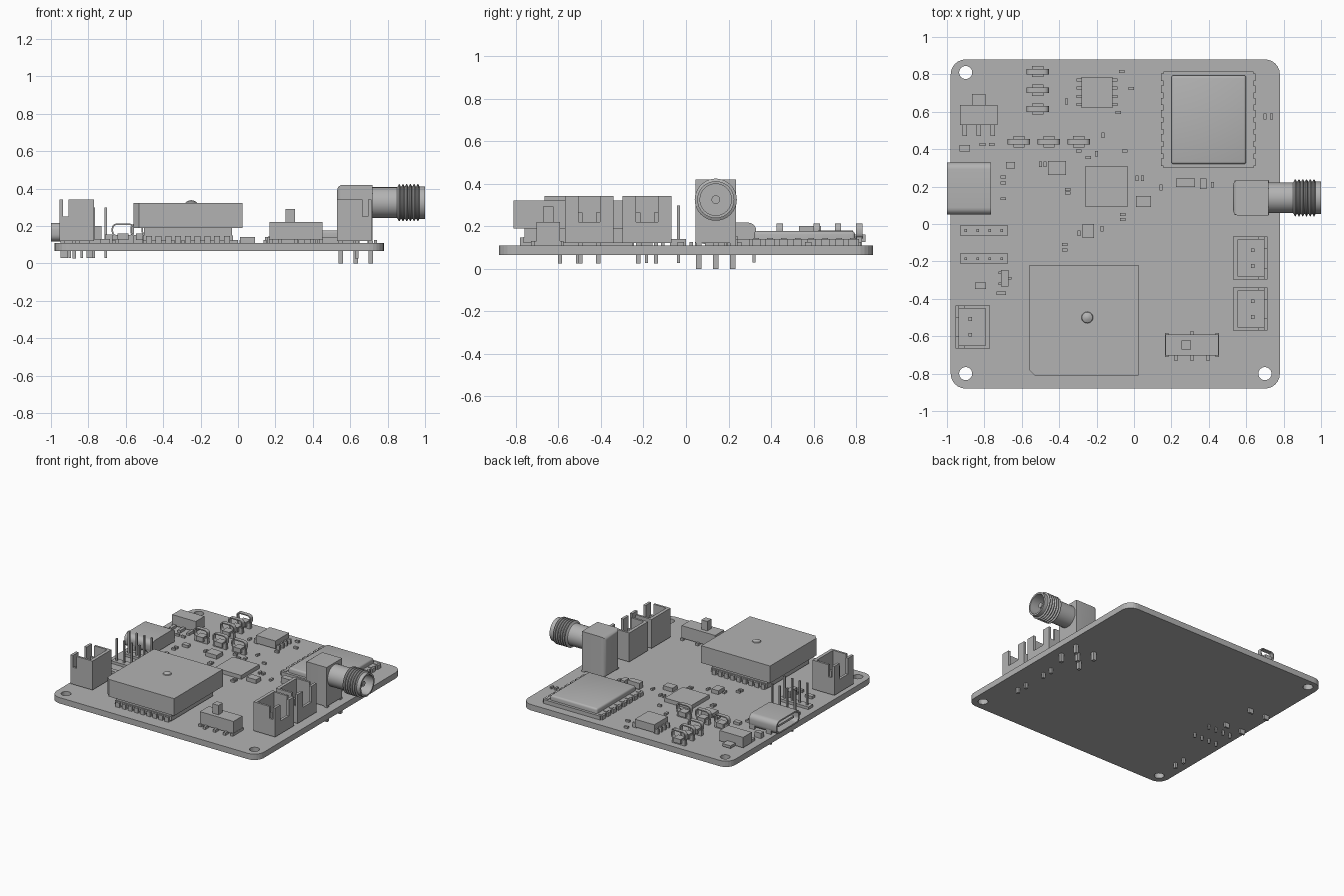
import bpy, bmesh, math
from mathutils import Matrix, Vector

old = bpy.data.objects.get("Cube")
if old:
    bpy.data.objects.remove(old, do_unlink=True)

grey = bpy.data.materials.new("plain grey")
grey.use_nodes = True
tone = (0.45, 0.45, 0.45, 1)
grey.diffuse_color = tone
grey.node_tree.nodes["Principled BSDF"].inputs["Base Color"].default_value = tone

BOTTOM, TOP = 0.065, 0.11


def finish(name, bm, smooth=False):
    bmesh.ops.recalc_face_normals(bm, faces=bm.faces)
    mesh = bpy.data.meshes.new(name)
    bm.to_mesh(mesh)
    bm.free()
    mesh.materials.append(grey)
    obj = bpy.data.objects.new(name, mesh)
    bpy.context.collection.objects.link(obj)
    if smooth:
        bpy.ops.object.select_all(action='DESELECT')
        obj.select_set(True)
        bpy.context.view_layer.objects.active = obj
        bpy.ops.object.shade_smooth_by_angle(angle=math.radians(35))
    return obj


def add_box(bm, x, y, z, w, d, h):
    """Box centred on x and y, standing on z."""
    m = Matrix.Translation((x, y, z + h / 2)) @ Matrix.Diagonal((w, d, h, 1))
    return bmesh.ops.create_cube(bm, size=1, matrix=m)["verts"]


def boxes(name, items):
    bm = bmesh.new()
    for item in items:
        add_box(bm, *item)
    return finish(name, bm)


def prism(name, outline, axis, start, length, smooth=False):
    """Extrude a closed outline along x, y or z."""
    place = {"x": lambda a, b: (start, a, b), "y": lambda a, b: (a, start, b),
             "z": lambda a, b: (a, b, start)}[axis]
    bm = bmesh.new()
    face = bm.faces.new([bm.verts.new(place(a, b)) for a, b in outline])
    out = bmesh.ops.extrude_face_region(bm, geom=[face])["geom"]
    shift = Vector([length if axis == k else 0 for k in "xyz"])
    bmesh.ops.translate(bm, vec=shift, verts=[v for v in out if isinstance(v, bmesh.types.BMVert)])
    return finish(name, bm, smooth)


def rounded(x, y, w, d, r, steps=6):
    pts = []
    for i, (sx, sy) in enumerate(((1, 1), (-1, 1), (-1, -1), (1, -1))):
        for k in range(steps + 1):
            t = math.pi / 2 * (i + k / steps)
            pts.append((x + sx * (w / 2 - r) + r * math.cos(t),
                        y + sy * (d / 2 - r) + r * math.sin(t)))
    return pts


def cut(target, cutters):
    """Subtract the cutters, then discard them."""
    for c in cutters:
        c.hide_render = True
        mod = target.modifiers.new("cut", 'BOOLEAN')
        mod.operation, mod.solver, mod.object = 'DIFFERENCE', 'EXACT', c
    graph = bpy.context.evaluated_depsgraph_get()
    mesh = bpy.data.meshes.new_from_object(target.evaluated_get(graph))
    target.modifiers.clear()
    target.data = mesh
    for c in cutters:
        bpy.data.objects.remove(c, do_unlink=True)


def tube(name, profile, origin, axis, sides=32):
    """Turn a profile of (distance along axis, radius)."""
    bm = bmesh.new()
    verts = [bm.verts.new((r, 0, a)) for a, r in profile]
    edges = [bm.edges.new(p) for p in zip(verts, verts[1:])]
    bmesh.ops.spin(bm, geom=verts + edges, cent=(0, 0, 0), axis=(0, 0, 1),
                   angle=math.tau, steps=sides)
    bmesh.ops.remove_doubles(bm, verts=bm.verts, dist=0.0001)
    turn = Vector((0, 0, 1)).rotation_difference(Vector(axis)).to_matrix().to_4x4()
    bm.transform(Matrix.Translation(origin) @ turn)
    return finish(name, bm, True)


# Circuit board with three mounting holes
board = prism("circuit_board", rounded(-0.1, 0, 1.76, 1.76, 0.08), "z", BOTTOM, TOP - BOTTOM)
cut(board, [prism("hole_cutter", rounded(x, y, 0.07, 0.07, 0.035), "z", 0, 0.2)
            for x, y in ((-0.9, 0.81), (-0.9, -0.8), (0.7, -0.8))])

# Coaxial socket: body, legs and threaded barrel
bm = bmesh.new()
add_box(bm, 0.625, 0.14, 0.12, 0.19, 0.19, 0.3)
left = [e for e in bm.edges if all(v.co.x < 0.6 for v in e.verts)
        and any(v.co.z > 0.3 for v in e.verts)]
bmesh.ops.bevel(bm, geom=left, offset=0.03, segments=4, affect='EDGES', profile=0.5)
finish("coax_body", bm, True)
boxes("coax_legs", [(0.63 + sx * 0.08, 0.14 + sy * 0.08, 0, 0.025, 0.025, 0.12)
                    for sx in (-1, 1) for sy in (-1, 1)] + [(0.63, 0.14, 0, 0.025, 0.025, 0.12)])
profile = [(0, 0), (0, 0.082), (0.13, 0.082)]
for i in range(6):
    a = 0.13 + i * 0.02
    profile += [(a + 0.004, 0.087), (a + 0.01, 0.099), (a + 0.014, 0.099), (a + 0.02, 0.087)]
profile += [(0.28, 0.087), (0.28, 0.074), (0.15, 0.074), (0.15, 0.02), (0.25, 0.02), (0.25, 0)]
tube("coax_barrel", profile, (0.72, 0.14, 0.325), (1, 0, 0))


# Two-pin battery style sockets, side is the outward x direction
def socket(name, outer, y, side):
    def wall(u, width, v, depth, z, h):
        return (outer - side * (u + width / 2), y + v, z, width, depth, h)
    items = [wall(0, 0.185, 0, 0.23, 0.12, 0.03),
             wall(0.16, 0.025, 0, 0.23, 0.12, 0.222),
             wall(0, 0.02, 0, 0.23, 0.12, 0.1)]
    for s in (-1, 1):
        items += [wall(0, 0.02, s * 0.083, 0.064, 0.12, 0.222),
                  wall(0.02, 0.03, s * 0.107, 0.016, 0.12, 0.13),
                  wall(0.05, 0.12, s * 0.107, 0.016, 0.12, 0.222),
                  (outer - side * 0.08, y + s * 0.042, 0.025, 0.02, 0.02, 0.24)]
    boxes(name, items)


socket("right_socket_rear", 0.715, -0.183, 1)
socket("right_socket_front", 0.715, -0.455, 1)
socket("left_socket", -0.955, -0.55, -1)

# Antenna module on a castellated base
boxes("antenna_base", [(-0.268, -0.515, 0.12, 0.48, 0.5, 0.03)] +
      [(-0.268 + i * 0.052, -0.515, TOP, 0.032, 0.53, 0.036) for i in range(-4, 5)])
boxes("antenna_shield", [(-0.268, -0.515, 0.15, 0.47, 0.49, 0.04)])
prism("antenna_patch", [(-0.56, -0.78), (-0.53, -0.81), (0.025, -0.81), (0.025, -0.22),
                        (-0.56, -0.22)], "z", 0.19, 0.132)
tube("antenna_feed", [(0, 0), (0, 0.032), (0.008, 0.028), (0.016, 0.012), (0.018, 0)],
     (-0.25, -0.5, 0.32), (0, 0, 1), 20)

# Slide switch
boxes("switch_body", [(0.31, -0.647, 0.125, 0.285, 0.11, 0.095)])
boxes("switch_lever", [(0.28, -0.647, 0.22, 0.05, 0.05, 0.072)])
boxes("switch_legs", [(0.31 + s * 0.135, -0.647, TOP, 0.02, 0.13, 0.02) for s in (-1, 1)] +
      [(x, -0.71, TOP, 0.02, 0.04, 0.02) for x in (0.225, 0.31, 0.395)] +
      [(0.31, -0.59, TOP, 0.02, 0.03, 0.02)])

# Pin headers
for name, y in (("rear_header", -0.035), ("front_header", -0.185)):
    boxes(name, [(-0.802, y, TOP, 0.255, 0.055, 0.02)] +
          [(-0.9 + i * 0.064, y, 0.028, 0.014, 0.014, 0.27) for i in range(4)])

# Data port: open rounded shell with tongue and tabs
port = prism("port_shell", rounded(0.19, 0.167, 0.28, 0.1, 0.038), "x", -1, 0.235, True)
cut(port, [prism("port_cutter", rounded(0.19, 0.167, 0.256, 0.078, 0.03), "x", -1.05, 0.24)])
boxes("port_tongue", [(-0.9, 0.19, 0.16, 0.17, 0.19, 0.015)])
boxes("port_tabs", [(x, 0.19 + s * 0.13, 0.03, 0.04, 0.015, 0.12)
                    for x in (-0.93, -0.79) for s in (-1, 1)])

# Voltage regulator
boxes("regulator_body", [(-0.83, 0.583, 0.12, 0.2, 0.105, 0.08)])
boxes("regulator_leads", [(-0.83, 0.66, 0.12, 0.07, 0.07, 0.02)] +
      [(-0.83 + i * 0.075, 0.5, TOP, 0.022, 0.06, 0.02) for i in (-1, 0, 1)])

# Looped components: a hollow rounded band on a flat foot
for i, (x, y) in enumerate([(-0.515, 0.615 + k * 0.1) for k in range(3)] +
                           [(-0.615 + k * 0.16, 0.44) for k in range(3)]):
    band = prism("loop_band", rounded(x, 0.178, 0.12, 0.07, 0.025, 4), "y", y - 0.015, 0.03, True)
    cut(band, [prism("band_cutter", rounded(x, 0.178, 0.104, 0.054, 0.019, 4),
                     "y", y - 0.05, 0.1)])
    boxes("loop_foot", [(x, y, 0.125, 0.06, 0.06, 0.035), (x, y, TOP, 0.11, 0.025, 0.04)])

# Eight-lead chip
boxes("memory_chip", [(-0.198, 0.703, 0.12, 0.165, 0.165, 0.06)])
boxes("memory_chip_leads", [(-0.198 + s * 0.092, 0.64 + i * 0.043, TOP, 0.035, 0.016, 0.035)
                            for s in (-1, 1) for i in range(4)])

# Radio module with edge pads and a rounded lid
bm = bmesh.new()
add_box(bm, 0.4, 0.557, 0.135, 0.4, 0.475, 0.042)
bmesh.ops.bevel(bm, geom=[e for e in bm.edges if any(v.co.z > 0.15 for v in e.verts)],
                offset=0.014, segments=3, affect='EDGES', profile=0.5)
finish("radio_lid", bm, True)
boxes("radio_board", [(0.398, 0.557, TOP, 0.48, 0.515, 0.03)] +
      [(0.398 + s * 0.235, 0.33 + i * 0.065, TOP, 0.035, 0.04, 0.03)
       for s in (-1, 1) for i in range(8)])
boxes("radio_pads", [(0.398 + s * 0.225, 0.33 + i * 0.065, 0.14, 0.026, 0.026, 0.004)
                     for s in (-1, 1) for i in range(8)])

# Flat chips: centre, size and height
chips = [(-0.148, 0.2, 0.225, 0.22, 0.03), (-0.412, 0.3, 0.095, 0.075, 0.03),
         (0.05, 0.12, 0.08, 0.06, 0.03), (-0.245, -0.037, 0.06, 0.075, 0.03),
         (-0.905, 0.405, 0.055, 0.035, 0.04), (-0.66, 0.315, 0.05, 0.035, 0.02),
         (0.275, 0.22, 0.1, 0.045, 0.045), (0.37, 0.215, 0.035, 0.055, 0.03),
         (-0.82, -0.33, 0.06, 0.035, 0.02), (-0.69, -0.29, 0.04, 0.09, 0.045),
         (-0.71, -0.37, 0.05, 0.02, 0.02)]
boxes("flat_chips", [(x, y, TOP, w, d, h) for x, y, w, d, h in chips])
boxes("transistor_leads", [(-0.69 + s * 0.025, -0.29 + s * i * 0.03, TOP, 0.02, 0.014, 0.015)
                           for s, i in ((1, 0), (-1, 1), (-1, -1))])

# Tiny passives in both directions
upright = [(-0.36, 0.655), (-0.165, 0.475), (-0.2, 0.375), (-0.17, -0.025), (0.145, 0.195),
           (0.7, 0.575), (0.735, 0.575), (0.42, 0.21), (-0.5, 0.32), (-0.475, 0.32),
           (-0.295, -0.05), (0.015, 0.245), (0.045, 0.245)]
flat = [(-0.065, 0.815), (-0.015, 0.725), (-0.085, 0.595), (-0.05, 0.39), (-0.295, 0.39),
        (-0.245, 0.355), (-0.355, 0.185), (-0.355, 0.165), (-0.06, 0.05), (-0.06, 0.025),
        (-0.37, -0.11), (-0.37, -0.14), (-0.7, 0.25), (-0.7, 0.22), (-0.7, 0.135),
        (-0.81, 0.425), (-0.76, 0.425)]
boxes("upright_passives", [(x, y, TOP, 0.016, 0.03, 0.015) for x, y in upright])
boxes("flat_passives", [(x, y, TOP, 0.03, 0.016, 0.015) for x, y in flat])
